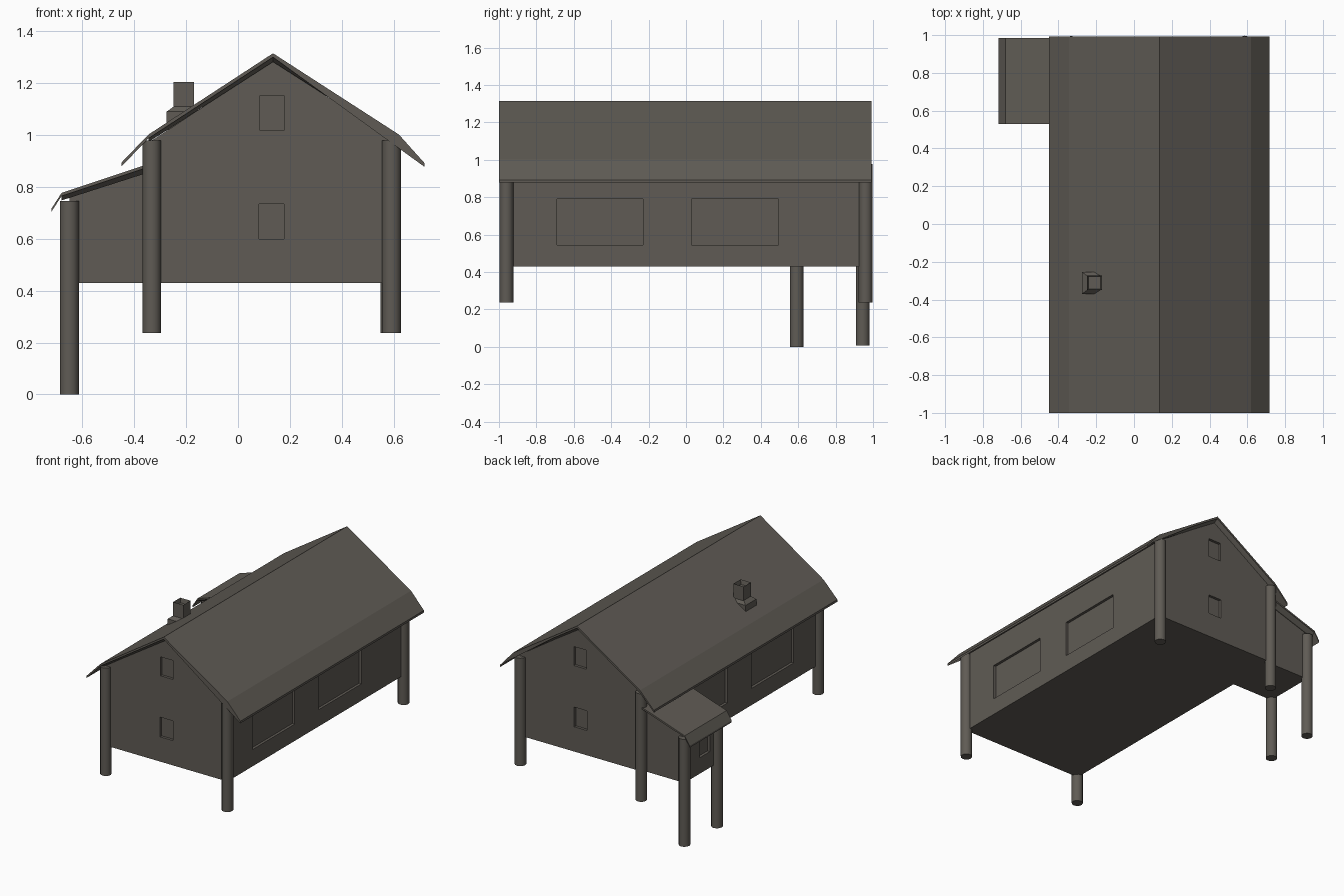
import bpy, bmesh, math

if "Cube" in bpy.data.objects:
    bpy.data.objects.remove(bpy.data.objects["Cube"])

# One weathered wood colour for everything
wood = bpy.data.materials.new("weathered_dark_wood")
wood.diffuse_color = (0.115, 0.105, 0.09, 1.0)
wood.use_nodes = True
wood.node_tree.nodes["Principled BSDF"].inputs["Base Color"].default_value = wood.diffuse_color


def finish(name, bm):
    bmesh.ops.recalc_face_normals(bm, faces=bm.faces[:])
    me = bpy.data.meshes.new(name)
    bm.to_mesh(me)
    bm.free()
    me.materials.append(wood)
    ob = bpy.data.objects.new(name, me)
    bpy.context.collection.objects.link(ob)
    return ob


def prism(name, pts, y0, y1, inset=None):
    """Extrude an xz profile along y; inset pulls chosen points inward at both ends."""
    bm = bmesh.new()
    ins = inset or [0] * len(pts)
    a = [bm.verts.new((x, y0 + i, z)) for (x, z), i in zip(pts, ins)]
    b = [bm.verts.new((x, y1 - i, z)) for (x, z), i in zip(pts, ins)]
    bm.faces.new(a)
    bm.faces.new(b[::-1])
    n = len(pts)
    for k in range(n):
        bm.faces.new((a[k], b[k], b[(k + 1) % n], a[(k + 1) % n]))
    bmesh.ops.triangulate(bm, faces=[f for f in bm.faces if len(f.verts) > 4])
    return finish(name, bm)


def sheet(name, top, y0, y1, t):
    """Thin roof skin following a line, t thick downward."""
    return prism(name, top + [(x, z - t) for x, z in reversed(top)], y0, y1)


def add_box(bm, x0, x1, y0, y1, z0, z1):
    vs = bmesh.ops.create_cube(bm, size=1)["verts"]
    for v in vs:
        v.co.x = x0 if v.co.x < 0 else x1
        v.co.y = y0 if v.co.y < 0 else y1
        v.co.z = z0 if v.co.z < 0 else z1


def recess(wall, boxes):
    """Cut window recesses into a wall block."""
    bm = bmesh.new()
    for b in boxes:
        add_box(bm, *b)
    cutter = finish(wall.name + "_window_cutter", bm)
    cutter.hide_render = True
    cutter.hide_viewport = True
    mod = wall.modifiers.new("windows", "BOOLEAN")
    mod.operation = "DIFFERENCE"
    mod.solver = "EXACT"
    mod.object = cutter


def post(name, x, y, z0, z1, r=0.037):
    bm = bmesh.new()
    bmesh.ops.create_cone(bm, cap_ends=True, segments=12, radius1=r, radius2=r, depth=z1 - z0)
    bmesh.ops.translate(bm, verts=bm.verts[:], vec=(x, y, (z0 + z1) / 2))
    ob = finish(name, bm)
    for f in ob.data.polygons:
        f.use_smooth = len(f.vertices) == 4
    ob.data.set_sharp_from_angle(angle=math.radians(40))
    return ob


# Main hall walls with recessed windows on all four sides
XL, XR, YE, D = -0.335, 0.592, 0.96, 0.018
hall = prism("hall_walls", [(XL, 0.43), (XR, 0.43), (XR, 0.985), (0.135, 1.285), (XL, 0.977)], -YE, YE)
cuts = []
for s in (-1, 1):
    ya, yb = sorted((s * (YE - D), s * (YE + 0.05)))
    cuts += [(0.083, 0.18, ya, yb, 1.02, 1.15), (0.08, 0.178, ya, yb, 0.60, 0.735)]
for ya, yb in ((-0.69, -0.23), (0.03, 0.495)):
    cuts += [(XR - D, XR + 0.05, ya, yb, 0.545, 0.79), (XL - 0.05, XL + D, ya, yb, 0.545, 0.79)]
recess(hall, cuts)

# Main roof: flared skin plus bevelled underlayer
sheet("hall_roof", [(-0.45, 0.893), (-0.345, 1.002), (0.135, 1.315), (0.62, 1.002), (0.718, 0.893)],
      -1.0, 0.992, 0.015)
prism("hall_roof_underlayer",
      [(-0.345, 0.99), (0.135, 1.303), (0.618, 0.99), (0.618, 0.973), (0.135, 1.282), (-0.345, 0.973)],
      -0.998, 0.99, [0, 0, 0, 0.03, 0.03, 0.03])

# Side porch walls with small window
porch = prism("porch_walls", [(-0.65, 0.43), (-0.33, 0.43), (-0.33, 0.865), (-0.65, 0.762)], 0.59, 0.945)
recess(porch, [(-0.70, -0.65 + D, 0.67, 0.78, 0.54, 0.67)])

# Porch roof
sheet("porch_roof", [(-0.718, 0.718), (-0.68, 0.777), (-0.325, 0.895)], 0.53, 0.985, 0.012)
prism("porch_roof_underlayer", [(-0.68, 0.767), (-0.325, 0.885), (-0.325, 0.862), (-0.68, 0.748)],
      0.532, 0.983, [0, 0, 0.03, 0.03])

# Support posts
for side, y in (("front", -0.96), ("back", 0.96)):
    post(side + "_left_post", -0.332, y, 0.237, 0.978, 0.036)
    post(side + "_right_post", 0.592 if y < 0 else 0.586, y, 0.237, 0.978)
post("porch_front_post", -0.65, 0.592, 0.0, 0.745)
post("porch_back_post", -0.65, 0.945, 0.008, 0.745)

# Chimney foot, tapering in to the stack
bm = bmesh.new()
add_box(bm, -0.275, -0.165, -0.37, -0.255, 1.02, 1.09)
top = max(bm.faces, key=lambda f: f.calc_center_median().z)
top = bmesh.ops.extrude_discrete_faces(bm, faces=[top])["faces"][0]
for v in top.verts:
    v.co.z = 1.11
    v.co.x = -0.248 if v.co.x < -0.2 else -0.17
    v.co.y = -0.35 if v.co.y < -0.3 else -0.274
finish("chimney_foot", bm)

# Chimney stack with a sunken flue
bm = bmesh.new()
add_box(bm, -0.248, -0.17, -0.35, -0.272, 1.05, 1.205)
top = max(bm.faces, key=lambda f: f.calc_center_median().z)
bmesh.ops.inset_region(bm, faces=[top], thickness=0.01)
bmesh.ops.translate(bm, verts=top.verts[:], vec=(0, 0, -0.03))
finish("chimney_stack", bm)
